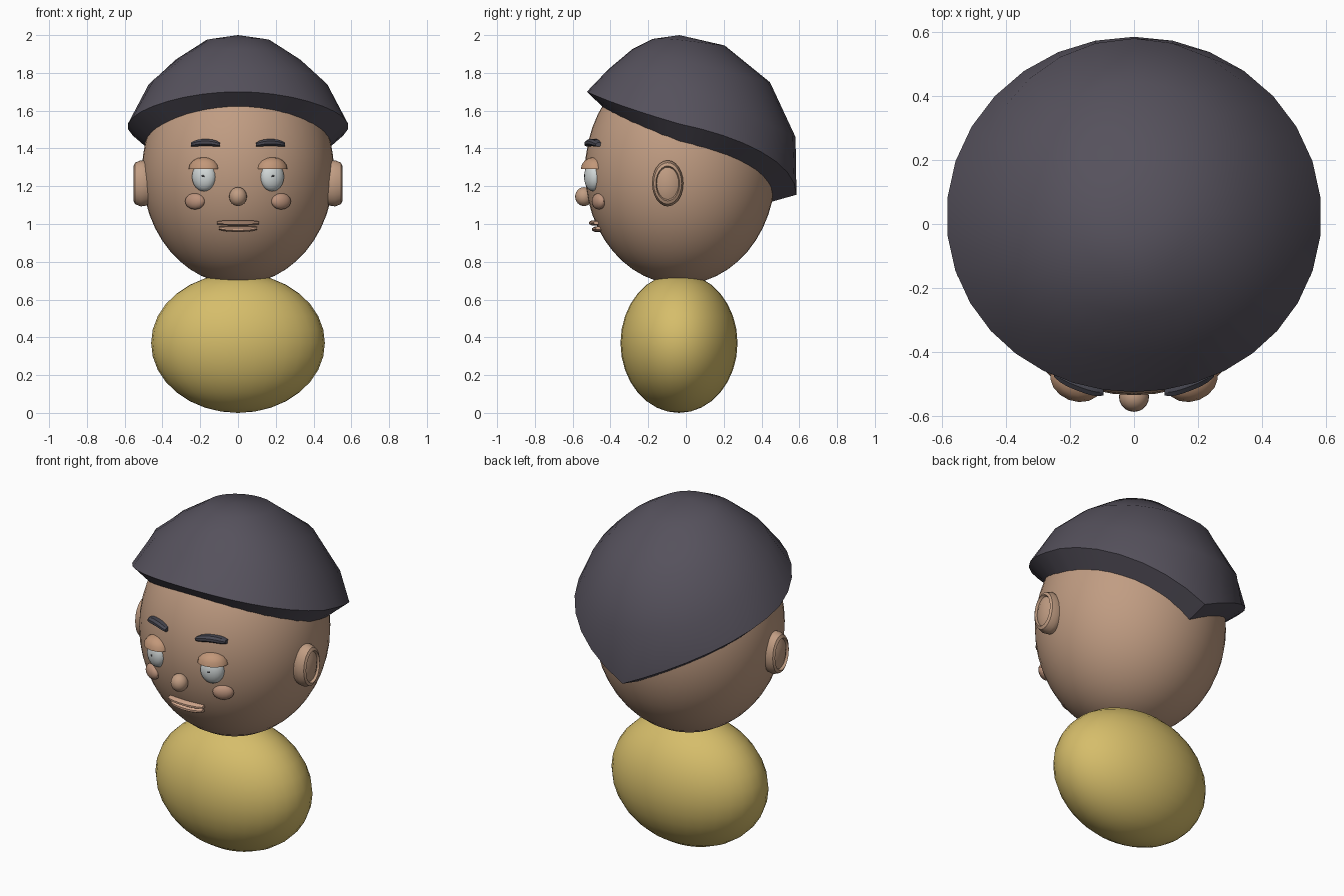
import bpy, bmesh, math
from mathutils import Matrix

cube = bpy.data.objects.get("Cube")
if cube:
    bpy.data.objects.remove(cube, do_unlink=True)


def material(name, rgb):
    m = bpy.data.materials.new(name)
    m.use_nodes = True
    m.diffuse_color = (*rgb, 1)
    m.node_tree.nodes["Principled BSDF"].inputs["Base Color"].default_value = (*rgb, 1)
    return m


SKIN = material("skin", (0.53, 0.335, 0.225))
LID = material("eyelid tan", (0.54, 0.31, 0.19))
LIP = material("lip peach", (0.63, 0.38, 0.26))
CHEEK = material("cheek blush", (0.50, 0.29, 0.20))
CLOTH = material("charcoal cloth", (0.092, 0.083, 0.108))
BROW = material("brow slate", (0.065, 0.065, 0.085))
SHIRT = material("mustard", (0.67, 0.51, 0.145))
EYE = material("eye grey white", (0.64, 0.68, 0.68))
PUPIL = material("pupil dark", (0.03, 0.03, 0.035))

HEAD_Y, HEAD_Z = -0.03, 1.28
HEAD_R = (0.508, 0.505, 0.60)


def face_y(x, z):
    """Front surface of the head at x, z."""
    k = 1 - (x / HEAD_R[0]) ** 2 - ((z - HEAD_Z) / HEAD_R[2]) ** 2
    return HEAD_Y - HEAD_R[1] * math.sqrt(max(k, 0))


def finish(bm, name, mat, angle=40):
    bmesh.ops.recalc_face_normals(bm, faces=bm.faces)
    me = bpy.data.meshes.new(name)
    bm.to_mesh(me)
    bm.free()
    me.materials.append(mat)
    ob = bpy.data.objects.new(name, me)
    bpy.context.collection.objects.link(ob)
    bpy.ops.object.select_all(action="DESELECT")
    ob.select_set(True)
    bpy.context.view_layer.objects.active = ob
    bpy.ops.object.shade_smooth_by_angle(angle=math.radians(angle))
    return ob


def ball(name, mat, loc, size, turn=0, segs=32, rings=16, half=False):
    """Ellipsoid, optionally only its upper half, turned about z."""
    bm = bmesh.new()
    bmesh.ops.create_uvsphere(bm, u_segments=segs, v_segments=rings, radius=1)
    if half:
        bmesh.ops.bisect_plane(bm, geom=bm.verts[:] + bm.edges[:] + bm.faces[:],
                               plane_co=(0, 0, 0), plane_no=(0, 0, -1), clear_outer=True)
        bmesh.ops.holes_fill(bm, edges=[e for e in bm.edges if e.is_boundary])
    bm.transform(Matrix.Translation(loc) @ Matrix.Rotation(turn, 4, "Z") @ Matrix.Diagonal((*size, 1)))
    return finish(bm, name, mat)


def skin_loops(bm, loops):
    for a, b in zip(loops, loops[1:]):
        n = len(a)
        for i in range(n):
            bm.faces.new((a[i], a[(i + 1) % n], b[(i + 1) % n], b[i]))


def bar(name, mat, cx, cz, half, tall, depth, arch=0.0, steps=8):
    """Chamfered strip that wraps around the face."""
    bm = bmesh.new()
    loops = []
    for i in range(steps + 1):
        t = -1 + 2 * i / steps
        h = tall / 2 * (1 - 0.4 * t ** 4)
        x, zc = cx + half * t, cz - arch * t * t
        y, d = face_y(x, zc), depth * (1 - 0.3 * t ** 4)
        sect = [(0.04, -h), (-d * 0.6, -h), (-d, -h * 0.4), (-d, h * 0.4), (-d * 0.6, h), (0.04, h)]
        loops.append([bm.verts.new((x, y + dy, zc + dz)) for dy, dz in sect])
    skin_loops(bm, loops)
    bm.faces.new(loops[0])
    bm.faces.new(loops[-1])
    return finish(bm, name, mat, 30)


def ear(name, side):
    """Oval dish with a raised middle, lathed around the x axis."""
    bm = bmesh.new()
    loops = []
    for r, x in [(0.8, 0.44), (0.97, 0.49), (1, 0.515), (0.9, 0.545), (0.76, 0.553), (0.7, 0.54), (0.4, 0.553)]:
        loops.append([bm.verts.new((side * x, -0.097 + 0.083 * r * math.cos(a), 1.215 + 0.122 * r * math.sin(a)))
                      for a in (math.tau * i / 24 for i in range(24))])
    skin_loops(bm, loops)
    bm.faces.new(loops[-1])
    return finish(bm, name, SKIN, 35)


def cap():
    """Slanted dome: each ring is blended from front, side and back (radius, height)."""
    rings = [
        ((0.14, 1.98), (0.165, 1.975), (0.24, 1.945)),
        ((0.25, 1.925), (0.33, 1.87), (0.48, 1.75)),
        ((0.375, 1.82), (0.475, 1.735), (0.615, 1.46)),
        ((0.49, 1.70), (0.583, 1.53), (0.62, 1.155)),
        ((0.385, 1.60), (0.46, 1.41), (0.46, 1.11)),
    ]
    bm = bmesh.new()
    n = 32
    loops = []
    for k, (f, s, b) in enumerate(rings):
        loop = []
        for i in range(n):
            a = math.tau * i / n
            c, sn = math.cos(a), math.sin(a)
            r = s[0] + c * (b[0] - f[0]) / 2 + c * c * ((b[0] + f[0]) / 2 - s[0])
            if k < 3:
                z = s[1] + c * (b[1] - f[1]) / 2 + c * c * ((b[1] + f[1]) / 2 - s[1])
            elif c < 0:
                z = s[1] - c * (f[1] - s[1])
            else:  # pointed dip at the back of the rim
                t = math.acos(min(c, 1)) / (math.pi / 2)
                z = b[1] + (s[1] - b[1]) * (t + abs(sn)) / 2
            loop.append(bm.verts.new((r * sn, -0.035 + r * c, z)))
        loops.append(loop)
    skin_loops(bm, loops)
    top = bm.verts.new((0, -0.035, 2.0))
    for i in range(n):
        bm.faces.new((top, loops[0][i], loops[0][(i + 1) % n]))
    return finish(bm, "cap", CLOTH, 45)


# Main volumes
ball("body", SHIRT, (0, -0.037, 0.37), (0.46, 0.31, 0.37))
ball("head", SKIN, (0, HEAD_Y, HEAD_Z), HEAD_R, segs=48, rings=24)
cap()

# Paired face parts
for side, label in ((1, "left"), (-1, "right")):
    turn = side * math.radians(21)
    ear(label + "_ear", side)
    ball(label + "_eye", EYE, (side * 0.18, -0.492, 1.25), (0.066, 0.045, 0.077), turn, 20, 12)
    ball(label + "_pupil", PUPIL, (side * 0.185, -0.534, 1.253), (0.011, 0.005, 0.006), turn, 8, 6)
    ball(label + "_eyelid", LID, (side * 0.18, -0.488, 1.292), (0.084, 0.066, 0.062), turn, 16, 8, half=True)
    bar(label + "_brow", BROW, side * 0.173, 1.432, 0.077, 0.036, 0.035, arch=0.012)
    ball(label + "_cheek", CHEEK, (side * 0.228, -0.462, 1.12), (0.057, 0.03, 0.043),
         side * math.radians(27), 16, 10)

# Nose and mouth
ball("nose", SKIN, (0, -0.54, 1.145), (0.047, 0.047, 0.05), segs=20, rings=12)
bar("upper_lip", LIP, 0, 1.006, 0.11, 0.026, 0.034)
bar("lower_lip", LIP, 0, 0.972, 0.10, 0.028, 0.034, arch=-0.006)
